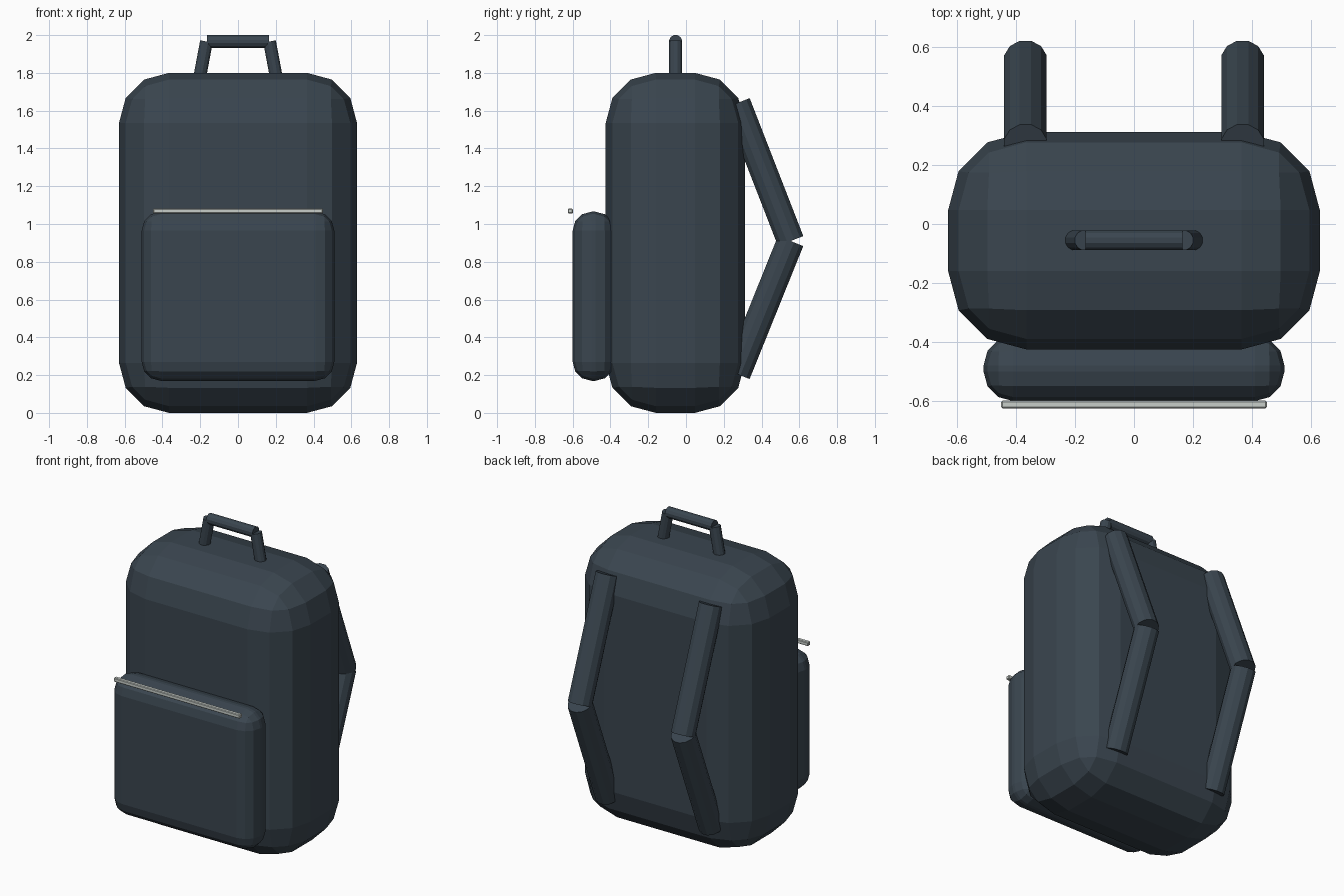
import bpy
import math
from mathutils import Vector, Matrix

if "Cube" in bpy.data.objects:
    bpy.data.objects.remove(bpy.data.objects["Cube"])


def material(name, color):
    m = bpy.data.materials.new(name)
    m.diffuse_color = (*color, 1.0)
    m.use_nodes = True
    m.node_tree.nodes["Principled BSDF"].inputs["Base Color"].default_value = m.diffuse_color
    return m


fabric = material("dark slate fabric", (0.042, 0.060, 0.078))
metal = material("pale grey metal", (0.58, 0.62, 0.59))


def box(name, lo, hi, bevel, segments, mat):
    """Bevelled box between two corners."""
    lo, hi = Vector(lo), Vector(hi)
    bpy.ops.mesh.primitive_cube_add(size=1, location=(lo + hi) / 2)
    ob = bpy.context.object
    ob.name = name
    ob.data.transform(Matrix.Diagonal((*(hi - lo), 1)))
    mod = ob.modifiers.new("rounding", 'BEVEL')
    mod.width = bevel
    mod.segments = segments
    mod.limit_method = 'NONE'
    ob.data.materials.append(mat)
    return ob


def tube(name, a, b, radius, mat, sides=12):
    """Faceted cylinder from a to b, with a flat facing outward."""
    a, b = Vector(a), Vector(b)
    d = b - a
    bpy.ops.mesh.primitive_cylinder_add(vertices=sides, radius=radius, depth=d.length)
    ob = bpy.context.object
    ob.name = name
    ob.data.transform(Matrix.Rotation(math.pi / sides, 4, 'Z'))
    ob.data.transform(d.to_track_quat('Z', 'Y').to_matrix().to_4x4())
    ob.location = (a + b) / 2
    ob.data.materials.append(mat)
    return ob


# Main bag and front pocket
box("main_body", (-0.63, -0.425, 0), (0.63, 0.312, 1.8), 0.265, 3, fabric)
box("front_pocket", (-0.51, -0.6, 0.17), (0.51, -0.38, 1.065), 0.1, 3, fabric)

# Zip along the pocket's top edge
box("pocket_zip", (-0.45, -0.625, 1.056), (0.45, -0.599, 1.081), 0.004, 1, metal)

# Carry handle: bar and two leaning legs
tube("handle_bar", (-0.165, -0.055, 1.966), (0.165, -0.055, 1.966), 0.035, fabric)
for side, label in ((-1, "left"), (1, "right")):
    tube(f"handle_leg_{label}", (side * 0.204, -0.055, 1.77),
         (side * 0.167, -0.055, 1.966), 0.035, fabric)

    # Shoulder strap: upper and lower halves meeting at an elbow
    x = side * 0.368
    elbow = (x, 0.554, 0.91)
    tube(f"upper_strap_{label}", (x, 0.27, 1.64), elbow, 0.0745, fabric)
    tube(f"lower_strap_{label}", elbow, (x, 0.27, 0.206), 0.0745, fabric)
